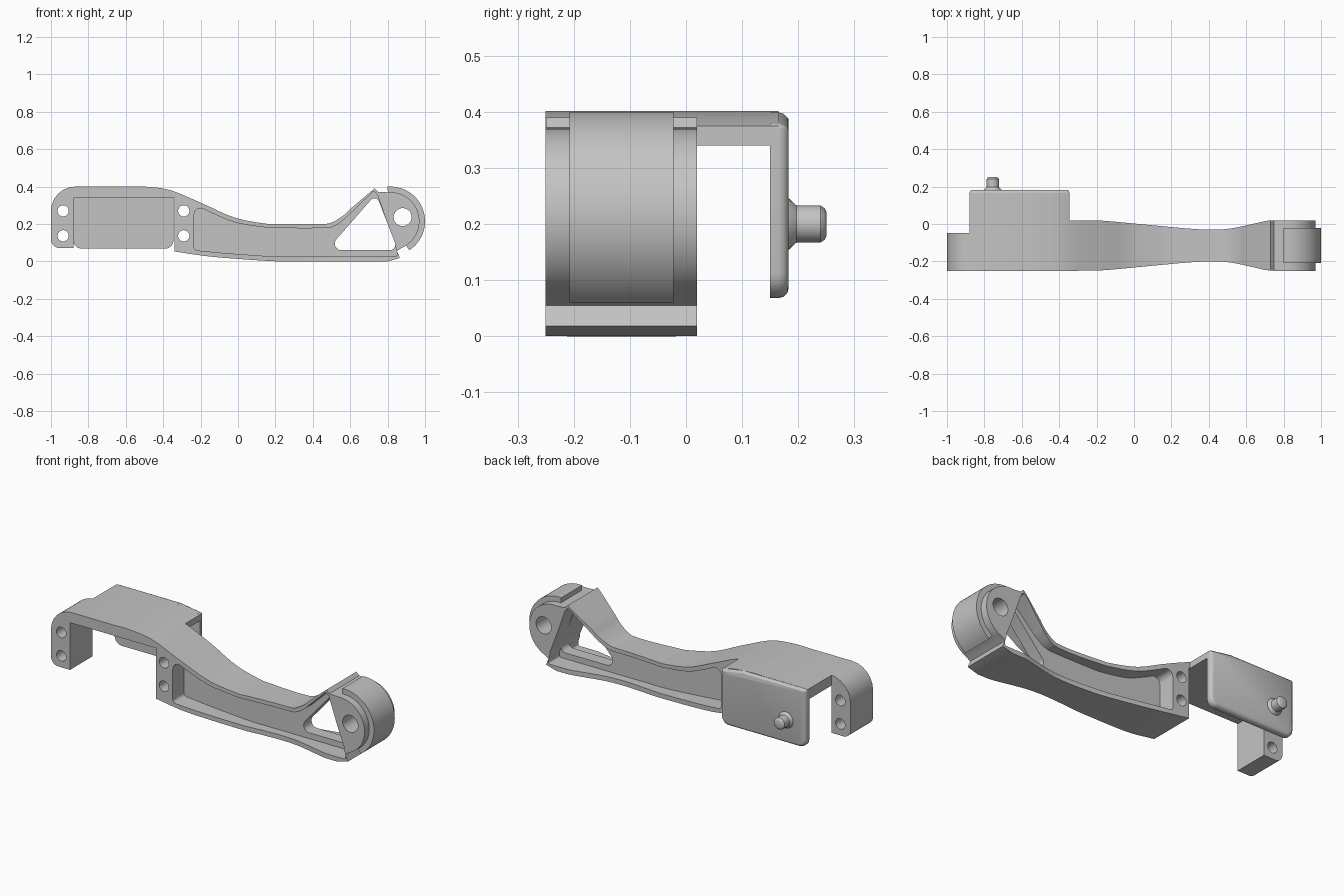
import bpy, bmesh, math
from mathutils import Vector

if "Cube" in bpy.data.objects:
    bpy.data.objects.remove(bpy.data.objects["Cube"], do_unlink=True)

grey = bpy.data.materials.new("satin grey")
grey.use_nodes = True
COLOUR = (0.55, 0.55, 0.55, 1)
grey.diffuse_color = COLOUR
grey.node_tree.nodes["Principled BSDF"].inputs["Base Color"].default_value = COLOUR


def curve(points, steps=6):
    """Smooth curve through the points."""
    p = [Vector(q) for q in points]
    p = [2 * p[0] - p[1]] + p + [2 * p[-1] - p[-2]]
    out = []
    for a, b, c, d in zip(p, p[1:], p[2:], p[3:]):
        for i in range(steps):
            t = i / steps
            out.append(tuple(b + (c - a) * t / 2 + (2 * a - 5 * b + 4 * c - d) * t * t / 2
                             + (3 * b - a - 3 * c + d) * t ** 3 / 2))
    return out + [tuple(p[-2])]


def rounded(points, steps=6):
    """Polygon whose corners (u, v, radius) are rounded."""
    out = []
    for i, q in enumerate(points):
        c = Vector(q[:2])
        if len(q) < 3:
            out.append(tuple(c))
            continue
        r = q[2]
        u = (Vector(points[i - 1][:2]) - c).normalized()
        w = (Vector(points[(i + 1) % len(points)][:2]) - c).normalized()
        half = u.angle(w) / 2
        centre = c + (u + w).normalized() * r / math.sin(half)
        start = (c + u * r / math.tan(half) - centre).normalized()
        end = (c + w * r / math.tan(half) - centre).normalized()
        out += [tuple(centre + start.slerp(end, k / steps) * r) for k in range(steps + 1)]
    return out


def arc(cx, cz, r, a0, a1, n=32):
    angles = [math.radians(a0 + (a1 - a0) * i / n) for i in range(n + 1)]
    return [(cx + r * math.cos(a), cz + r * math.sin(a)) for a in angles]


def prism(name, outline, lo, hi, axis="Y"):
    """Extrude an outline along Y (outline in x, z) or Z (outline in x, y)."""
    bm = bmesh.new()
    place = (lambda u, v, w: (u, w, v)) if axis == "Y" else (lambda u, v, w: (u, v, w))
    rings = [[bm.verts.new(place(u, v, w)) for u, v in outline] for w in (lo, hi)]
    bm.faces.new(rings[0])
    bm.faces.new(rings[1][::-1])
    n = len(outline)
    for i in range(n):
        j = (i + 1) % n
        bm.faces.new((rings[0][i], rings[1][i], rings[1][j], rings[0][j]))
    bmesh.ops.recalc_face_normals(bm, faces=bm.faces)
    return finish(bm, name)


def finish(bm, name):
    mesh = bpy.data.meshes.new(name)
    bm.to_mesh(mesh)
    bm.free()
    ob = bpy.data.objects.new(name, mesh)
    bpy.context.collection.objects.link(ob)
    mesh.materials.append(grey)
    return ob


def activate(ob):
    bpy.ops.object.select_all(action="DESELECT")
    ob.select_set(True)
    bpy.context.view_layer.objects.active = ob


def combine(ob, tool, operation):
    activate(ob)
    mod = ob.modifiers.new(operation, "BOOLEAN")
    mod.operation, mod.object, mod.solver = operation, tool, "EXACT"
    bpy.ops.object.modifier_apply(modifier=mod.name)
    bpy.data.objects.remove(tool, do_unlink=True)


def smooth(ob):
    activate(ob)
    bpy.ops.object.shade_smooth_by_angle(angle=math.radians(30))


EYE = (0.815, 0.215)

# Side profile of the arm, including the clamp leg, bridge and round end
top = curve([(-0.6, 0.4), (-0.5, 0.4), (-0.36, 0.38), (-0.18, 0.305), (-0.02, 0.235),
             (0.14, 0.203), (0.22, 0.2), (0.44, 0.2), (0.5, 0.208), (0.56, 0.243), (0.6, 0.28)])
bottom = curve([(0.3, 0), (0.17, 0.002), (-0.14, 0.025), (-0.34, 0.053)])
profile = rounded([(-0.88, 0.34), (-0.88, 0.072), (-1, 0.072, 0.045), (-1, 0.4, 0.13)] + top
                  + [(0.73, 0.39), (0.748, 0.372)] + arc(*EYE, 0.155, 95, -68)
                  + [(0.85, 0.055), (0.865, 0.018), (0.8, 0)] + bottom + [(-0.34, 0.34)])
arm = prism("arm", profile, -0.4, 0.4)

# Plan shape: narrow waist, bridge reaching back
front = curve([(-0.3, -0.25), (-0.16, -0.247), (0.1, -0.223), (0.3, -0.205), (0.42, -0.2),
               (0.53, -0.208), (0.7, -0.245), (0.75, -0.25)])
back = [(x, -0.23 - y) for x, y in reversed(front)]
plan = ([(-1.1, -0.25)] + front + [(1.1, -0.25), (1.1, 0.02)] + back
        + [(-0.345, 0.02), (-0.345, 0.165), (-0.88, 0.165), (-0.88, -0.048), (-1.1, -0.048)])
combine(arm, prism("plan_cutter", plan, -0.1, 0.6, "Z"), "INTERSECT")

# Pockets on both faces, leaving a thin web
pocket = rounded([(-0.235, 0.06, 0.02), (-0.235, 0.308, 0.035)]
                 + curve([(-0.16, 0.268), (-0.02, 0.21), (0.14, 0.182), (0.22, 0.178),
                          (0.45, 0.178), (0.51, 0.187), (0.565, 0.222), (0.6, 0.255)])
                 + [(0.728, 0.378, 0.012), (0.748, 0.35), (0.85, 0.055), (0.85, 0.027, 0.01)]
                 + curve([(0.3, 0.027), (0.17, 0.028), (-0.05, 0.043), (-0.15, 0.052)]))
for lo, hi in ((-0.4, -0.15), (-0.08, 0.4)):
    combine(arm, prism("pocket_cutter", pocket, lo, hi), "DIFFERENCE")

# Triangular window through the web
window = rounded([(0.475, 0.06, 0.035), (0.855, 0.06, 0.03), (0.738, 0.36, 0.025)])
combine(arm, prism("window_cutter", window, -0.4, 0.4), "DIFFERENCE")

# Bolt holes and pivot hole
holes = [(x, z, 0.03) for x in (-0.935, -0.29) for z in (0.27, 0.137)] + [(0.88, 0.237, 0.048)]
for x, z, r in holes:
    combine(arm, prism("hole_cutter", arc(x, z, r, 0, 348.75, 31), -0.4, 0.1), "DIFFERENCE")
smooth(arm)

# Raised pad wrapped round the end
pad = prism("end_pad", arc(*EYE, 0.185, 95, -57) + arc(*EYE, 0.145, -57, 95), -0.208, -0.022)
smooth(pad)

# Back plate with bevelled outer rim, hanging from the bridge
plate = prism("back_plate", rounded([(-0.88, 0.068, 0.045), (-0.345, 0.068, 0.045),
                                     (-0.345, 0.378, 0.01), (-0.48, 0.399), (-0.88, 0.399, 0.01)]),
              0.15, 0.183)
bm = bmesh.new()
bm.from_mesh(plate.data)
rim = [e for e in bm.edges if all(v.co.y > 0.18 for v in e.verts)]
bmesh.ops.bevel(bm, geom=rim, offset=0.018, segments=3, profile=0.5, affect="EDGES")
bm.to_mesh(plate.data)
bm.free()
smooth(plate)

# Turned pin with flared base and rounded tip
bm = bmesh.new()
steps = [(0.175, 0.05), (0.183, 0.046), (0.197, 0.033), (0.24, 0.033), (0.247, 0.028), (0.25, 0.022)]
rings = [[bm.verts.new((x, y, z)) for x, z in arc(-0.755, 0.2, r, 0, 348.75, 31)] for y, r in steps]
for a, b in zip(rings, rings[1:]):
    for i in range(32):
        j = (i + 1) % 32
        bm.faces.new((a[i], a[j], b[j], b[i]))
bm.faces.new(rings[0])
bm.faces.new(rings[-1])
bmesh.ops.recalc_face_normals(bm, faces=bm.faces)
smooth(finish(bm, "pin"))
